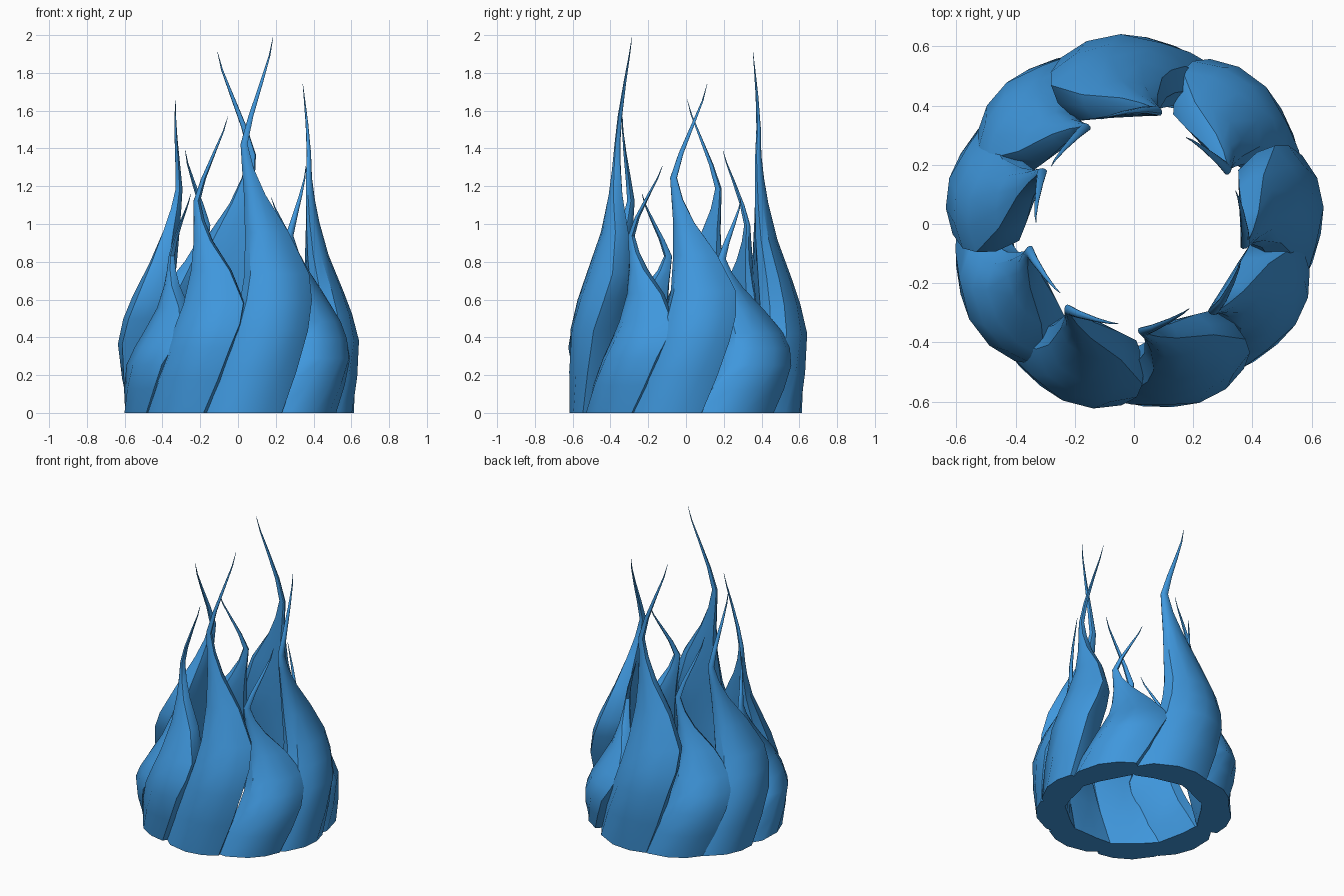
import bpy, bmesh, math

if "Cube" in bpy.data.objects:
    bpy.data.objects.remove(bpy.data.objects["Cube"])

blue = bpy.data.materials.new("flame blue")
blue.diffuse_color = (0.05, 0.31, 0.72, 1)
blue.use_nodes = True
blue.node_tree.nodes["Principled BSDF"].inputs["Base Color"].default_value = blue.diffuse_color

# Cross-section: (side -1..1, depth 0 inner .. 1 outer), blunt on the leading side
SECTION = [(-1, .35), (-.85, .66), (-.5, .9), (0, 1), (.5, .98), (.94, .88),
           (1, .55), (.85, .12), (.35, 0), (-.35, 0), (-.85, .08)]

# Levels: height fraction, turn in degrees, half width, trailing extra, inner and outer radius
LEVELS = [(0, 0, .23, .06, .42, .617),
          (.11, 9, .22, .06, .41, .632),
          (.22, 17, .205, .055, .40, .643),
          (.30, 21, .205, .035, .385, .612),
          (.37, 22.5, .195, .012, .37, .565),
          (.48, 18, .13, 0, .355, .475),
          (.58, 10, .06, 0, .35, .42),
          (.65, 5, .032, 0, .35, .395),
          (.715, 2, .019, 0, .35, .38),
          (.79, 8, .013, 0, .345, .368),
          (.88, 18, .008, 0, .34, .354),
          (.95, 26, .004, 0, .34, .347),
          (1, 30, .0008, 0, .34, .342)]

# Flames: base angle in degrees, height, width factor, outward lean of the tip
FLAMES = [(-87, 1.99, 1, 0), (-49, 1.31, 1, .04), (-12, 1.74, 1, .02),
          (29, 1.14, 1.12, 0), (77, 1.91, 1.15, .03), (115, 1.39, 1, 0),
          (149, 1.66, 1, -.01), (193, 1.16, 1.1, 0), (-129, 1.57, 1.05, 0)]


def flame(name, angle, height, wide, lean):
    bm = bmesh.new()
    rings = []
    for f, turn, half, extra, inner, outer in LEVELS:
        ring = []
        for s, t in SECTION:
            r = inner + (outer - inner) * t + lean * min(1, max(0, f - .3) / .5)
            reach = half * wide + (extra if s < 0 else 0)
            a = math.radians(angle + turn) + s * reach / outer
            ring.append(bm.verts.new((r * math.cos(a), r * math.sin(a), f * height)))
        rings.append(ring)
    n = len(SECTION)
    for low, high in zip(rings, rings[1:]):
        for i in range(n):
            j = (i + 1) % n
            bm.faces.new((low[i], low[j], high[j], high[i]))
    bm.faces.new(rings[0])
    bm.faces.new(rings[-1])
    bmesh.ops.recalc_face_normals(bm, faces=bm.faces)
    mesh = bpy.data.meshes.new(name)
    bm.to_mesh(mesh)
    bm.free()
    mesh.materials.append(blue)
    ob = bpy.data.objects.new(name, mesh)
    bpy.context.collection.objects.link(ob)
    return ob


# Ring of twisting flame tongues
bpy.ops.object.select_all(action='DESELECT')
for k, (angle, height, wide, lean) in enumerate(FLAMES):
    ob = flame(f"flame_{k + 1}", angle, height, wide, lean)
    ob.select_set(True)
    bpy.context.view_layer.objects.active = ob
bpy.ops.object.shade_smooth_by_angle(angle=math.radians(35))
